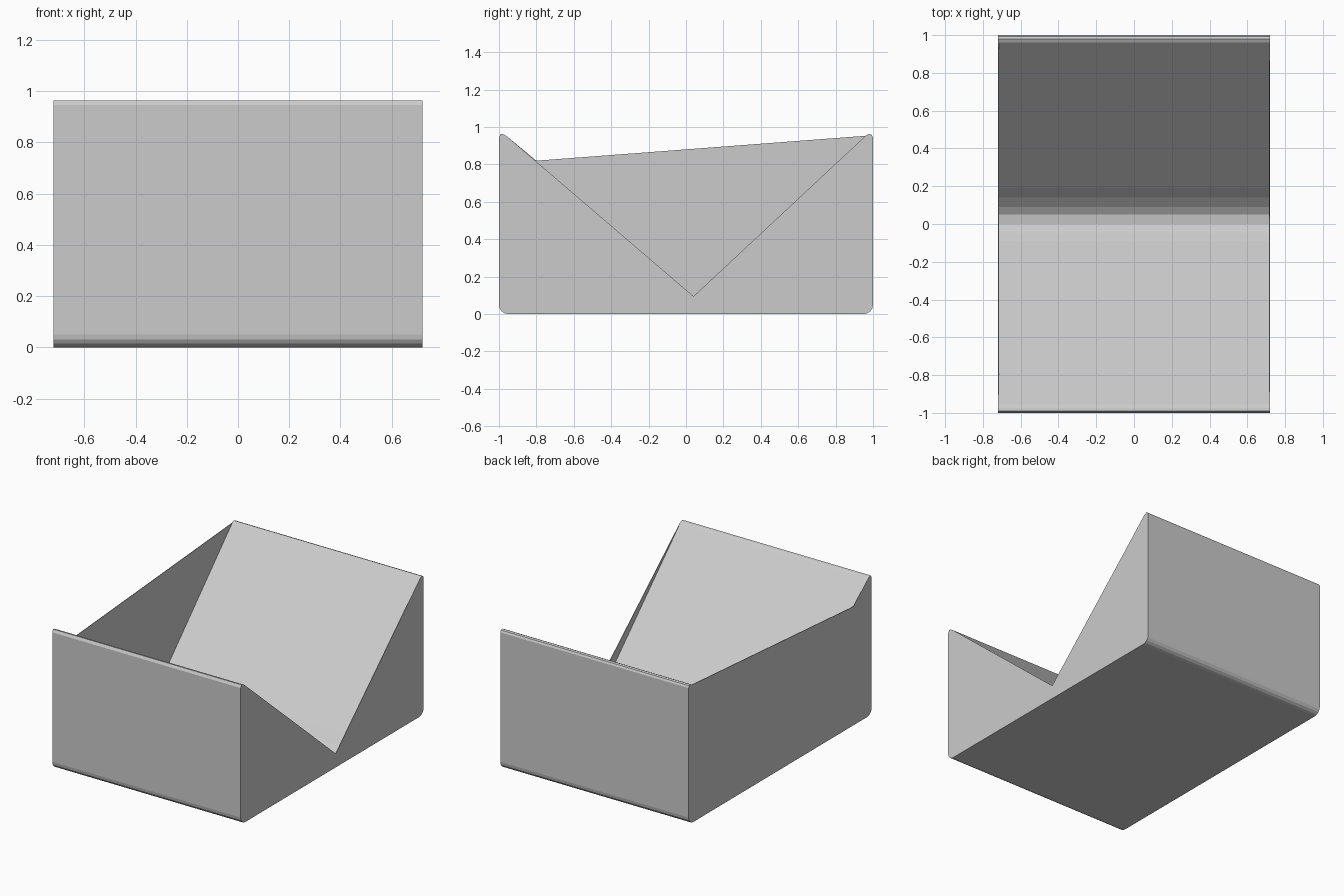
import bpy
import bmesh
import math

cube = bpy.data.objects.get("Cube")
if cube:
    bpy.data.objects.remove(cube)

GREY = (0.6, 0.6, 0.6, 1.0)
mat = bpy.data.materials.new("plain_grey")
mat.use_nodes = True
mat.diffuse_color = GREY
mat.node_tree.nodes["Principled BSDF"].inputs["Base Color"].default_value = GREY

HALF_WIDTH = 0.72
PLATE = 0.004
RADIUS = 0.05


def bottom_corner(cy, start):
    """Quarter-round corner points at the foot of the profile."""
    pts = []
    for i in range(5):
        a = math.radians(start + 90 * i / 4)
        pts.append((cy + RADIUS * math.cos(a), RADIUS + RADIUS * math.sin(a)))
    return pts


def extrude_profile(name, points, x0, x1):
    """Sweep a side profile of (y, z) points from x0 to x1."""
    bm = bmesh.new()
    face = bm.faces.new([bm.verts.new((x0, y, z)) for y, z in points])
    swept = bmesh.ops.extrude_face_region(bm, geom=[face])
    moved = [v for v in swept["geom"] if isinstance(v, bmesh.types.BMVert)]
    bmesh.ops.translate(bm, verts=moved, vec=(x1 - x0, 0, 0))
    bmesh.ops.recalc_face_normals(bm, faces=bm.faces)
    mesh = bpy.data.meshes.new(name)
    bm.to_mesh(mesh)
    bm.free()
    mesh.materials.append(mat)
    obj = bpy.data.objects.new(name, mesh)
    bpy.context.collection.objects.link(obj)
    return obj


# Shared outline: rounded feet and the softened front and back ridges
base = bottom_corner(-1 + RADIUS, 180) + bottom_corner(1 - RADIUS, 270)
back_ridge = [(1, 0.945), (0.993, 0.958), (0.98, 0.963), (0.96, 0.953)]
front_ridge = [(-0.955, 0.948), (-0.975, 0.961), (-0.99, 0.963), (-1, 0.945)]

# Block with a rounded valley
valley = [(0.19, 0.17), (0.14, 0.115), (0.09, 0.07), (0.05, 0.045),
          (0, 0.04), (-0.05, 0.06), (-0.09, 0.095), (-0.2, 0.21)]
extrude_profile("body", base + back_ridge + valley + front_ridge,
                -HALF_WIDTH + PLATE, HALF_WIDTH - PLATE)

# Open side with a sharp V cut
extrude_profile("left_side_plate", base + back_ridge + [(0.04, 0.095)] + front_ridge,
                HALF_WIDTH - PLATE, HALF_WIDTH)

# Closed side that spans the valley
extrude_profile("right_side_plate", base + back_ridge + [(-0.8, 0.82)] + front_ridge,
                -HALF_WIDTH, -HALF_WIDTH + PLATE)
